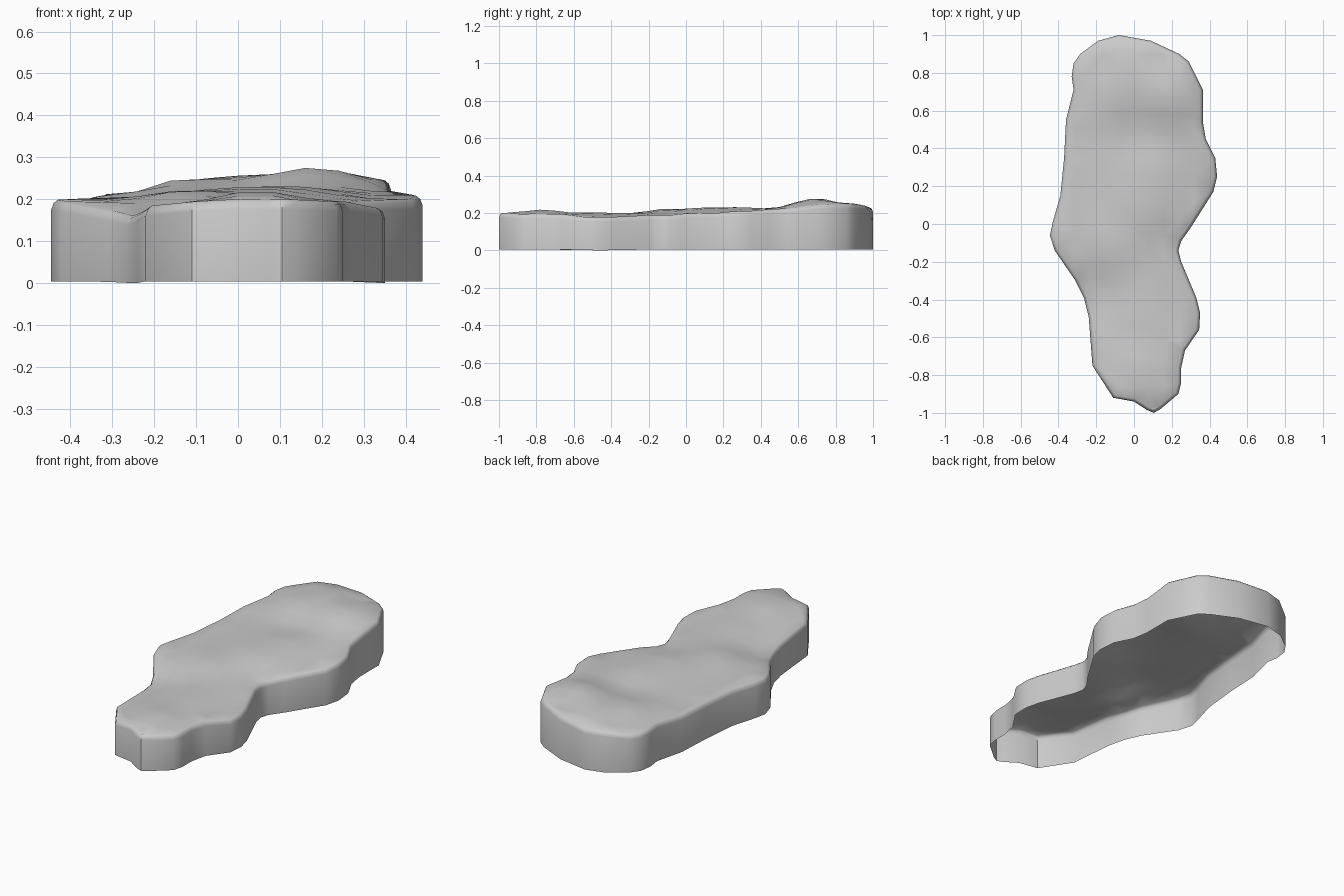
import bpy, bmesh, math
from mathutils import Vector
from mathutils.geometry import delaunay_2d_cdt

if "Cube" in bpy.data.objects:
    bpy.data.objects.remove(bpy.data.objects["Cube"])

# Plan outline, clockwise from the back
OUTLINE = [Vector(p) for p in (
    (-.08, 1), (.09, .97), (.24, .9), (.29, .86), (.365, .71), (.365, .54), (.38, .45),
    (.43, .35), (.44, .25), (.42, .17), (.30, -.02), (.25, -.09), (.235, -.14), (.25, -.2),
    (.33, -.39), (.35, -.47), (.345, -.56), (.27, -.67), (.25, -.76), (.25, -.84),
    (.235, -.9), (.14, -.98), (.105, -1), (.07, -.985), (0, -.94), (-.11, -.92),
    (-.22, -.75), (-.24, -.49), (-.265, -.39), (-.31, -.3), (-.42, -.14), (-.445, -.06),
    (-.43, .01), (-.39, .15), (-.37, .35), (-.36, .55), (-.32, .71), (-.33, .78),
    (-.32, .85), (-.285, .9), (-.19, .97))]

# Relief of the top surface: x, y, z
RELIEF = ((.1, -.98, .20), (-.12, -.9, .195), (.23, -.88, .195), (.05, -.78, .22),
          (-.2, -.72, .185), (.26, -.7, .195), (.33, -.5, .178), (.05, -.5, .205),
          (-.22, -.5, .172), (-.25, -.38, .16), (.05, -.33, .2), (.3, -.36, .178),
          (-.37, -.17, .195), (-.1, -.1, .222), (.23, -.13, .188), (-.42, 0, .2),
          (.05, .1, .23), (-.37, .2, .202), (.38, .15, .2), (.1, .28, .232),
          (.42, .3, .21), (-.35, .45, .2), (0, .45, .212), (.36, .46, .22),
          (-.3, .7, .212), (-.12, .7, .25), (.19, .7, .28), (.34, .7, .245),
          (0, .84, .258), (.27, .85, .25), (-.3, .85, .21), (-.08, .98, .228), (.1, .95, .24))


def height(p):
    """Smooth blend of the nearby relief points."""
    total = weight = 0
    for x, y, z in RELIEF:
        d2 = (p.x - x) ** 2 + (p.y - y) ** 2
        w = 1 / (d2 + .003) ** 1.7
        total += w * z
        weight += w
    return total / weight


def inset(points, d):
    n, out = len(points), []
    for i, p in enumerate(points):
        t = (points[(i + 1) % n] - points[i - 1]).normalized()
        out.append(p + Vector((t.y, -t.x)) * d)
    return out


# Triangulate the top inside the inset outline with a grid of interior points
n = len(OUTLINE)
rim = inset(OUTLINE, .016)
grid = [Vector((-.4 + .08 * i, -.94 + .08 * j)) for i in range(11) for j in range(25)]
grid = [g for g in grid if min((g - r).length for r in rim) > .045]
rim_ccw = list(range(n - 1, -1, -1))
pts, _, faces, _, _, _ = delaunay_2d_cdt(rim + grid, [], [rim_ccw], 1, 1e-5)

bm = bmesh.new()
top = [bm.verts.new((p.x, p.y, height(p))) for p in pts]
for f in faces:
    bm.faces.new([top[i] for i in f])

# Rounded shoulder and hollow skirt, open underneath
rings = [top[:n]]
for d, drop in ((.006, .008), (0, .024), (0, None)):
    ring = []
    for p, r in zip(inset(OUTLINE, d), rim):
        if drop is None:
            z = .005 * min(1, abs(p.y + .45) / .2)
        else:
            z = height(r) - drop
        ring.append(bm.verts.new((p.x, p.y, z)))
    rings.append(ring)
for a, b in zip(rings, rings[1:]):
    for i in range(n):
        j = (i + 1) % n
        bm.faces.new((a[i], a[j], b[j], b[i]))

loose = [v for v in bm.verts if not v.link_faces]
bmesh.ops.delete(bm, geom=loose, context='VERTS')
bmesh.ops.recalc_face_normals(bm, faces=bm.faces)
if sum(f.normal.z * f.calc_area() for f in bm.faces) < 0:
    bmesh.ops.reverse_faces(bm, faces=bm.faces)

mesh = bpy.data.meshes.new("rock_slab")
bm.to_mesh(mesh)
bm.free()
slab = bpy.data.objects.new("rock_slab", mesh)
bpy.context.collection.objects.link(slab)
bpy.context.view_layer.objects.active = slab
slab.select_set(True)
bpy.ops.object.shade_smooth_by_angle(angle=math.radians(40))
